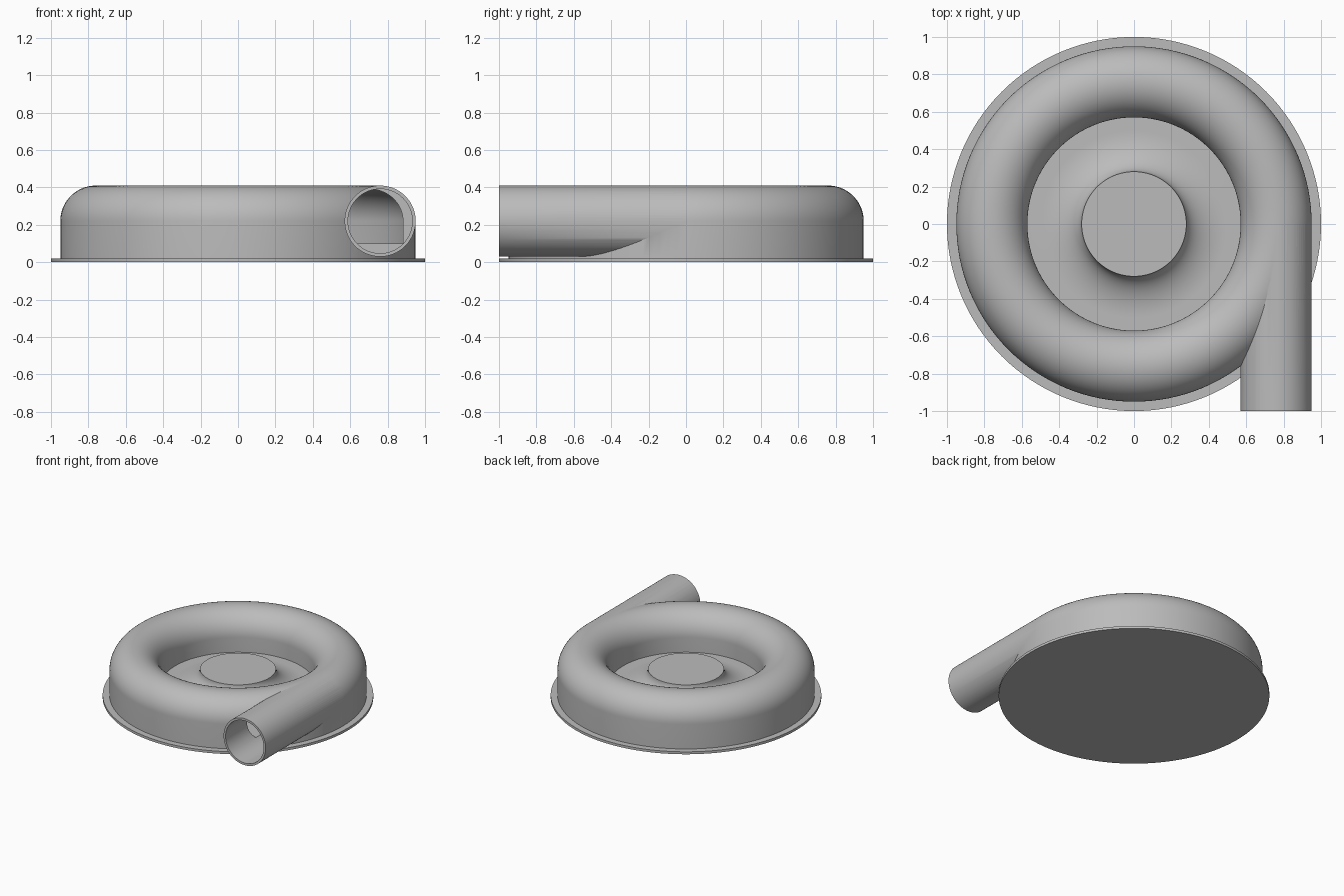
import bpy, bmesh, math
from mathutils import Matrix

cube = bpy.data.objects.get("Cube")
if cube:
    bpy.data.objects.remove(cube, do_unlink=True)

grey = bpy.data.materials.new("plain_grey")
grey.use_nodes = True
colour = (0.5, 0.5, 0.5, 1)
grey.diffuse_color = colour
grey.node_tree.nodes["Principled BSDF"].inputs["Base Color"].default_value = colour

SEGMENTS = 128
TUBE_R, TUBE_Z, TUBE_X = 0.19, 0.22, 0.76   # scroll tube and outlet share one section
WALL, FLOOR = 0.018, 0.10


def arc(cx, cz, rx, rz, a0, a1, steps=20):
    angles = [math.radians(a0 + (a1 - a0) * i / steps) for i in range(steps + 1)]
    return [(cx + rx * math.cos(a), cz + rz * math.sin(a)) for a in angles]


def finish(name, bm):
    bmesh.ops.remove_doubles(bm, verts=bm.verts, dist=1e-5)
    bmesh.ops.recalc_face_normals(bm, faces=bm.faces)
    mesh = bpy.data.meshes.new(name)
    bm.to_mesh(mesh)
    bm.free()
    mesh.materials.append(grey)
    obj = bpy.data.objects.new(name, mesh)
    bpy.context.collection.objects.link(obj)
    return obj


def lathe(name, profile, closed=False):
    bm = bmesh.new()
    verts = [bm.verts.new((r, 0, z)) for r, z in profile]
    edges = [bm.edges.new(pair) for pair in zip(verts, verts[1:])]
    if closed:
        edges.append(bm.edges.new((verts[-1], verts[0])))
    bmesh.ops.spin(bm, geom=verts + edges, cent=(0, 0, 0), axis=(0, 0, 1),
                   angle=math.tau, steps=SEGMENTS)
    return finish(name, bm)


def pipe(name, radius, y0, y1):
    bm = bmesh.new()
    place = Matrix.Translation((TUBE_X, (y0 + y1) / 2, TUBE_Z)) @ Matrix.Rotation(math.pi / 2, 4, 'X')
    bmesh.ops.create_cone(bm, cap_ends=True, segments=80, radius1=radius, radius2=radius,
                          depth=y1 - y0, matrix=place)
    return finish(name, bm)


def combine(target, tool, operation):
    mod = target.modifiers.new(operation.lower(), 'BOOLEAN')
    mod.operation, mod.solver, mod.object = operation, 'EXACT', tool
    bpy.context.view_layer.objects.active = target
    bpy.ops.object.modifier_apply(modifier=mod.name)
    bpy.data.objects.remove(tool, do_unlink=True)


# Flange, scroll shell, inner wall and coved hub as one turned body
housing = lathe("blower_housing",
                [(0, 0), (1, 0), (1, 0.02), (0.95, 0.02)]
                + arc(TUBE_X, TUBE_Z, TUBE_R, TUBE_R, 0, 180, 40)
                + [(0.57, FLOOR)]
                + arc(0.50, 0.23, 0.22, 0.13, 270, 180)
                + [(0, 0.23)])
combine(housing, pipe("outlet_pipe", TUBE_R, -1, 0), 'UNION')

# Hollow scroll channel and outlet bore
inner = TUBE_R - WALL
combine(housing, lathe("scroll_channel",
                       arc(TUBE_X, TUBE_Z, inner, inner, 0, 180, 40)
                       + [(TUBE_X - inner, FLOOR), (TUBE_X + inner, FLOOR)], closed=True), 'DIFFERENCE')
combine(housing, pipe("outlet_bore", inner, -1.1, -0.3), 'DIFFERENCE')

bpy.ops.object.select_all(action='DESELECT')
housing.select_set(True)
bpy.context.view_layer.objects.active = housing
bpy.ops.object.shade_smooth_by_angle(angle=math.radians(30))
